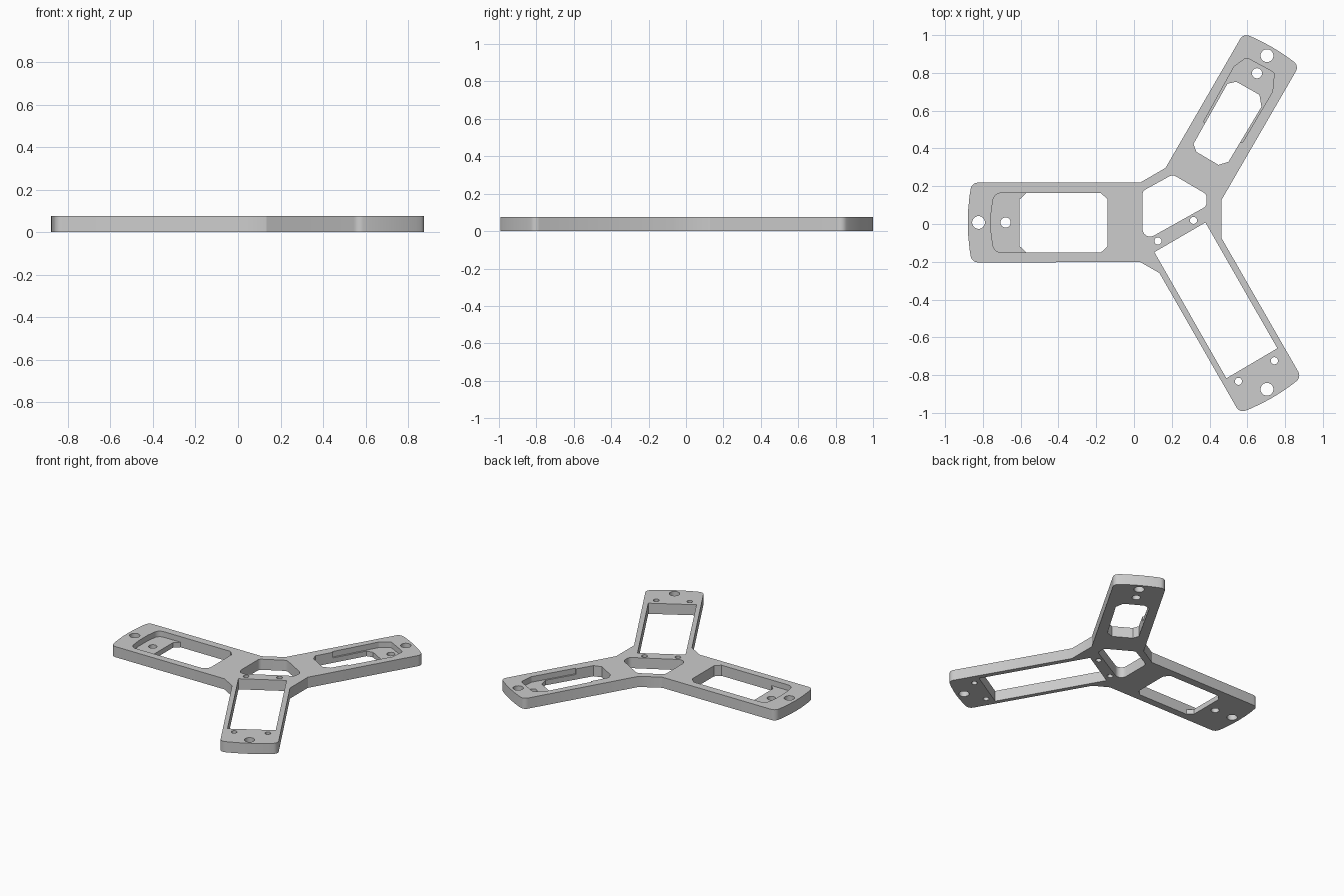
import bpy
import bmesh
from math import sin, cos, asin, radians, pi, tan
from mathutils import Vector

cube = bpy.data.objects.get("Cube")
if cube:
    bpy.data.objects.remove(cube, do_unlink=True)

THICK = 0.076
FLOOR = 0.036
HUB = Vector((0.193, 0.008))
REACH = 1.073

grey = bpy.data.materials.new("plain grey")
grey.use_nodes = True
colour = (0.604, 0.604, 0.604, 1)
grey.diffuse_color = colour
grey.node_tree.nodes["Principled BSDF"].inputs["Base Color"].default_value = colour


def rounded(points, steps=6):
    """Round every corner (x, y, radius) of an outline."""
    out = []
    for i, (x, y, r) in enumerate(points):
        p = Vector((x, y))
        if r == 0:
            out.append(p)
            continue
        a = (Vector(points[i - 1][:2]) - p).normalized()
        b = (Vector(points[(i + 1) % len(points)][:2]) - p).normalized()
        half = a.angle(b) / 2
        centre = p + (a + b).normalized() * r / sin(half)
        start = (p + a * r / tan(half) - centre).normalized()
        end = (p + b * r / tan(half) - centre).normalized()
        for k in range(steps + 1):
            out.append(centre + start.slerp(end, k / steps).normalized() * r)
    return out


def circle(x, y, r, n=24):
    return [Vector((x + r * cos(2 * pi * k / n), y + r * sin(2 * pi * k / n)))
            for k in range(n)]


def prism(name, outlines, z0, z1):
    """Extrude one or more flat outlines into a solid."""
    bm = bmesh.new()
    for outline in outlines:
        face = bm.faces.new([bm.verts.new((p.x, p.y, z0)) for p in outline])
        top = bmesh.ops.extrude_face_region(bm, geom=[face], use_keep_orig=True)["geom"]
        moved = [v for v in top if isinstance(v, bmesh.types.BMVert)]
        bmesh.ops.translate(bm, verts=moved, vec=(0, 0, z1 - z0))
    bmesh.ops.recalc_face_normals(bm, faces=bm.faces)
    mesh = bpy.data.meshes.new(name)
    bm.to_mesh(mesh)
    bm.free()
    mesh.materials.append(grey)
    obj = bpy.data.objects.new(name, mesh)
    bpy.context.collection.objects.link(obj)
    return obj


def arm_tip(degrees, right, left):
    """Curved, round-cornered tip of an arm, counter-clockwise."""
    along = Vector((cos(radians(degrees)), sin(radians(degrees))))
    side = Vector((-along.y, along.x))
    a0, a1 = -asin(right / REACH), asin(left / REACH)
    n = 6
    pts = []
    for k in range(n + 1):
        a = a0 + (a1 - a0) * k / n
        p = HUB + (along * cos(a) + side * sin(a)) * REACH
        pts.append((p.x, p.y, 0.038 if k in (0, n) else 0))
    return pts


# Three-armed plate with chamfered inner corners
outline = [(0.463, -0.074, 0), (0.463, 0.127, 0)]
outline += arm_tip(60, 0.175, 0.166)
outline += [(0.167, 0.297, 0), (0.034, 0.22, 0)]
outline += arm_tip(180, 0.211, 0.211)
outline += [(0.034, -0.202, 0), (0.135, -0.26, 0)]
outline += arm_tip(300, 0.187, 0.191)
plate = prism("three_arm_plate", [rounded(outline)], 0, THICK)

# Windows that pass right through
hub_window = rounded([(0.045, 0.174, 0.03), (0.205, 0.262, 0.035),
                      (0.385, 0.157, 0.035), (0.385, 0.095, 0.035),
                      (0.045, -0.095, 0.04)])
left_window = rounded([(-0.606, 0.13, 0), (-0.606, -0.117, 0), (-0.57, -0.151, 0),
                       (-0.175, -0.151, 0), (-0.14, -0.117, 0), (-0.14, 0.13, 0),
                       (-0.175, 0.164, 0), (-0.57, 0.164, 0)])
back_window = rounded([(0.315, 0.424, 0), (0.33, 0.382, 0), (0.447, 0.313, 0),
                       (0.5, 0.329, 0), (0.675, 0.621, 0), (0.664, 0.684, 0),
                       (0.542, 0.753, 0), (0.495, 0.743, 0)])
front_window = rounded([(0.108, -0.149, 0), (0.378, 0.008, 0),
                        (0.759, -0.658, 0), (0.489, -0.817, 0)])
# Mounting holes
holes = [(-0.823, 0.008, 0.034), (0.704, 0.891, 0.034), (0.704, -0.875, 0.034),
         (-0.68, 0.008, 0.027), (0.651, 0.798, 0.027),
         (0.743, -0.724, 0.019), (0.553, -0.833, 0.019),
         (0.315, 0.019, 0.019), (0.127, -0.09, 0.019)]
through = prism("through_cutter",
                [hub_window, left_window, back_window, front_window]
                + [circle(*h) for h in holes], -0.1, 0.2)

# Sunken shelves at the outer ends of two windows
left_pocket = rounded([(-0.5, 0.164, 0), (-0.742, 0.164, 0.045), (-0.756, 0.06, 0),
                       (-0.756, -0.045, 0), (-0.742, -0.151, 0.045), (-0.5, -0.151, 0)])
back_pocket = rounded([(0.368, 0.541, 0), (0.53, 0.833, 0.02), (0.595, 0.881, 0.02),
                       (0.743, 0.801, 0.02), (0.733, 0.7, 0.02), (0.574, 0.43, 0)])
pockets = prism("pocket_cutter", [left_pocket, back_pocket], FLOOR, 0.2)

# Cut, apply and discard the cutters
bpy.context.view_layer.objects.active = plate
plate.select_set(True)
for cutter in (pockets, through):
    cutter.hide_render = True
    mod = plate.modifiers.new("cut", "BOOLEAN")
    mod.operation = "DIFFERENCE"
    mod.solver = "EXACT"
    mod.object = cutter
    bpy.ops.object.modifier_apply(modifier=mod.name)
    bpy.data.objects.remove(cutter, do_unlink=True)

bpy.ops.object.select_all(action="DESELECT")
plate.select_set(True)
bpy.ops.object.shade_smooth_by_angle(angle=radians(30))
